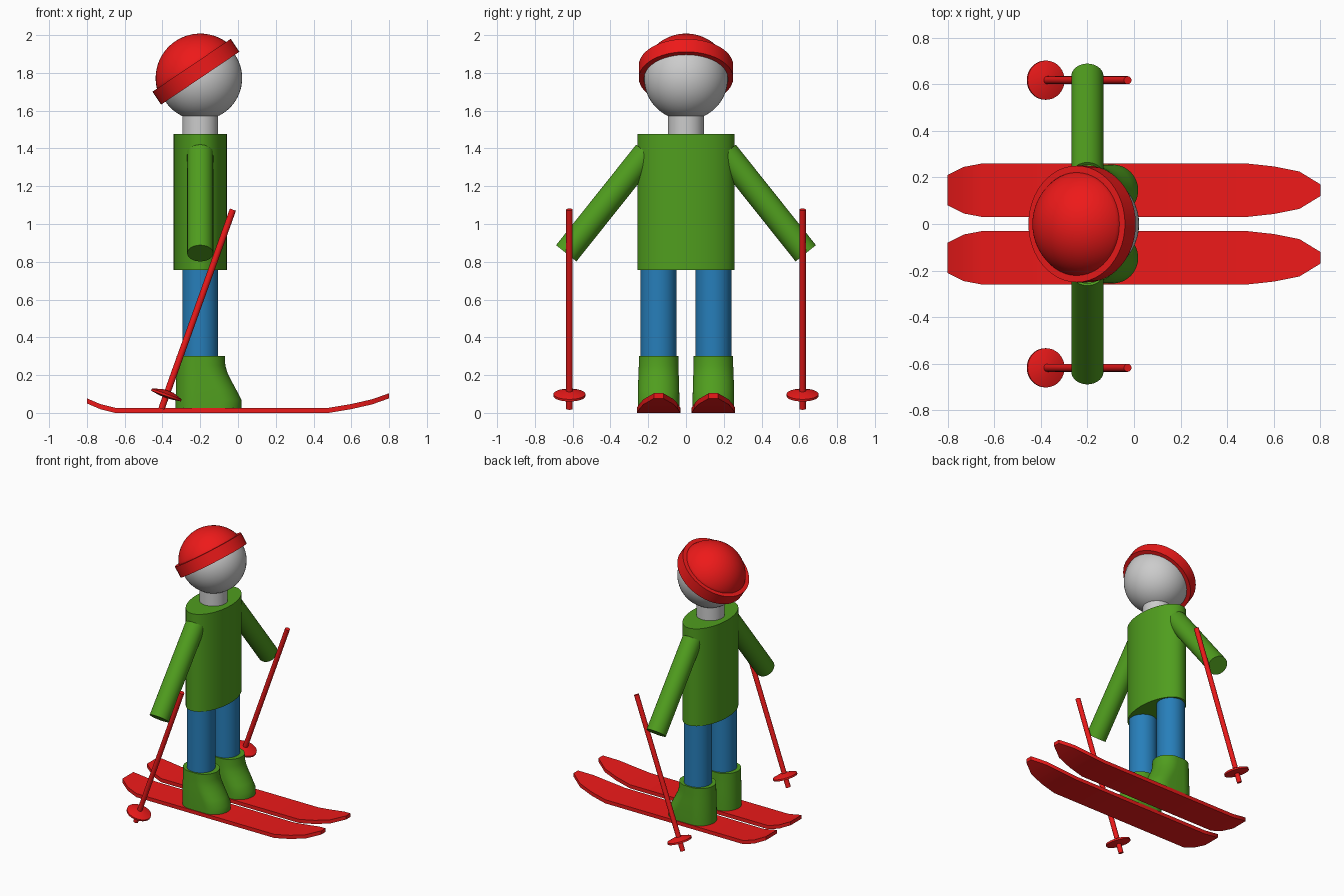
import bpy, bmesh, math
from mathutils import Vector

if "Cube" in bpy.data.objects:
    bpy.data.objects.remove(bpy.data.objects["Cube"])

def material(name, rgb):
    m = bpy.data.materials.new(name)
    m.diffuse_color = (*rgb, 1)
    m.use_nodes = True
    m.node_tree.nodes["Principled BSDF"].inputs["Base Color"].default_value = m.diffuse_color
    return m

RED = material("red", (0.85, 0.01, 0.01))
GREEN = material("green", (0.08, 0.34, 0.013))
BLUE = material("blue", (0.02, 0.21, 0.49))

def loft(name, rings, mat=None, mirror=False):
    """Skin a list of closed rings, cap both ends, optionally mirror across y = 0."""
    bm = bmesh.new()
    loops = [[bm.verts.new(p) for p in ring] for ring in rings]
    n = len(loops[0])
    for a, b in zip(loops, loops[1:]):
        for i in range(n):
            j = (i + 1) % n
            bm.faces.new((a[i], a[j], b[j], b[i]))
    bm.faces.new(loops[0][::-1])
    bm.faces.new(loops[-1])
    bmesh.ops.recalc_face_normals(bm, faces=bm.faces)
    mesh = bpy.data.meshes.new(name)
    bm.to_mesh(mesh)
    bm.free()
    ob = bpy.data.objects.new(name, mesh)
    bpy.context.collection.objects.link(ob)
    if mat:
        mesh.materials.append(mat)
    bpy.ops.object.select_all(action='DESELECT')
    bpy.context.view_layer.objects.active = ob
    ob.select_set(True)
    bpy.ops.object.shade_smooth_by_angle(angle=math.radians(30))
    if mirror:
        mod = ob.modifiers.new("mirror", 'MIRROR')
        mod.use_axis = (False, True, False)
        mod.use_mirror_merge = False
    return ob

def lathe(name, origin, axis, profile, mat=None, mirror=False, n=48, squash=1.0):
    """Turn (radius, distance along axis) points about an axis."""
    q = Vector(axis).to_track_quat('Z', 'Y')
    rings = []
    for r, t in profile:
        ring = []
        for i in range(n):
            a = math.tau * i / n
            ring.append(Vector(origin) + q @ Vector((squash * r * math.cos(a), r * math.sin(a), t)))
        rings.append(ring)
    return loft(name, rings, mat, mirror)

def rod(name, p0, p1, r, mat=None, mirror=False):
    d = Vector(p1) - Vector(p0)
    return lathe(name, p0, d, [(r, 0), (r, d.length)], mat, mirror)

SIDE = 0.145
CX = -0.2

# Skis: stations of x, bottom height, half width
stations = [(-0.8, 0.05, 0.065), (-0.73, 0.02, 0.1), (-0.65, 0, 0.115), (0.48, 0, 0.115),
            (0.6, 0.02, 0.102), (0.71, 0.045, 0.08), (0.8, 0.077, 0.025)]
loft("ski", [[(x, SIDE - w, z), (x, SIDE + w, z), (x, SIDE + w, z + 0.027), (x, SIDE - w, z + 0.027)]
             for x, z, w in stations], RED, True)

# Boots: rounded-slot sections of height, heel, toe, half width
def slot(z, heel, toe, r, n=24):
    ring = []
    for i in range(n + 1):
        a = -math.pi / 2 + math.pi * i / n
        ring.append((toe - r + r * math.cos(a), SIDE + r * math.sin(a), z))
    for i in range(n + 1):
        a = math.pi / 2 + math.pi * i / n
        ring.append((heel + r + r * math.cos(a), SIDE + r * math.sin(a), z))
    return ring

loft("boot", [slot(*s) for s in [(0.027, -0.33, 0.018, 0.11), (0.07, -0.33, 0.018, 0.11),
                                 (0.12, -0.329, -0.008, 0.109), (0.17, -0.328, -0.035, 0.108),
                                 (0.21, -0.327, -0.055, 0.106), (0.25, -0.326, -0.067, 0.105),
                                 (0.3, -0.325, -0.07, 0.104)]], GREEN, True)

# Legs, torso, neck
rod("leg", (CX, SIDE, 0.28), (CX, SIDE, 0.77), 0.095, BLUE, True)
loft("torso", [[(CX + 0.141 * math.cos(math.tau * i / 64), 0.256 * math.sin(math.tau * i / 64), z)
                for i in range(64)] for z in (0.757, 1.477)], GREEN)
rod("neck", (CX, 0, 1.46), (CX, 0, 1.6), 0.095)

# Arms
rod("arm", (CX, 0.634, 0.845), (CX, 0.21, 1.377), 0.069, GREEN, True)

# Head
def arc(r, a0, a1, n):
    return [(r * math.cos(math.radians(a0 + (a1 - a0) * i / n)),
             r * math.sin(math.radians(a0 + (a1 - a0) * i / n))) for i in range(n + 1)]

HEAD = (CX, 0, 1.772)
lathe("head", HEAD, (0, 0, 1), arc(0.222, -89.5, 89.5, 32))

# Hat: dome with a raised band, tilted back
lathe("hat", HEAD, (-0.56, 0, 0.83),
      [(0.215, 0), (0.25, 0), (0.25, 0.082), (0.221, 0.082)] + arc(0.236, 20.5, 89.5, 18), RED)

# Ski poles with lens-shaped baskets
tip, grip = Vector((-0.405, 0.617, 0.022)), Vector((-0.027, 0.617, 1.076))
rod("pole", tip, grip, 0.017, RED, True)
lathe("pole_basket", tip + (grip - tip).normalized() * 0.077, grip - tip,
      [(0.03, -0.014), (0.084, -0.006), (0.084, 0.006), (0.03, 0.024)], RED, True)
